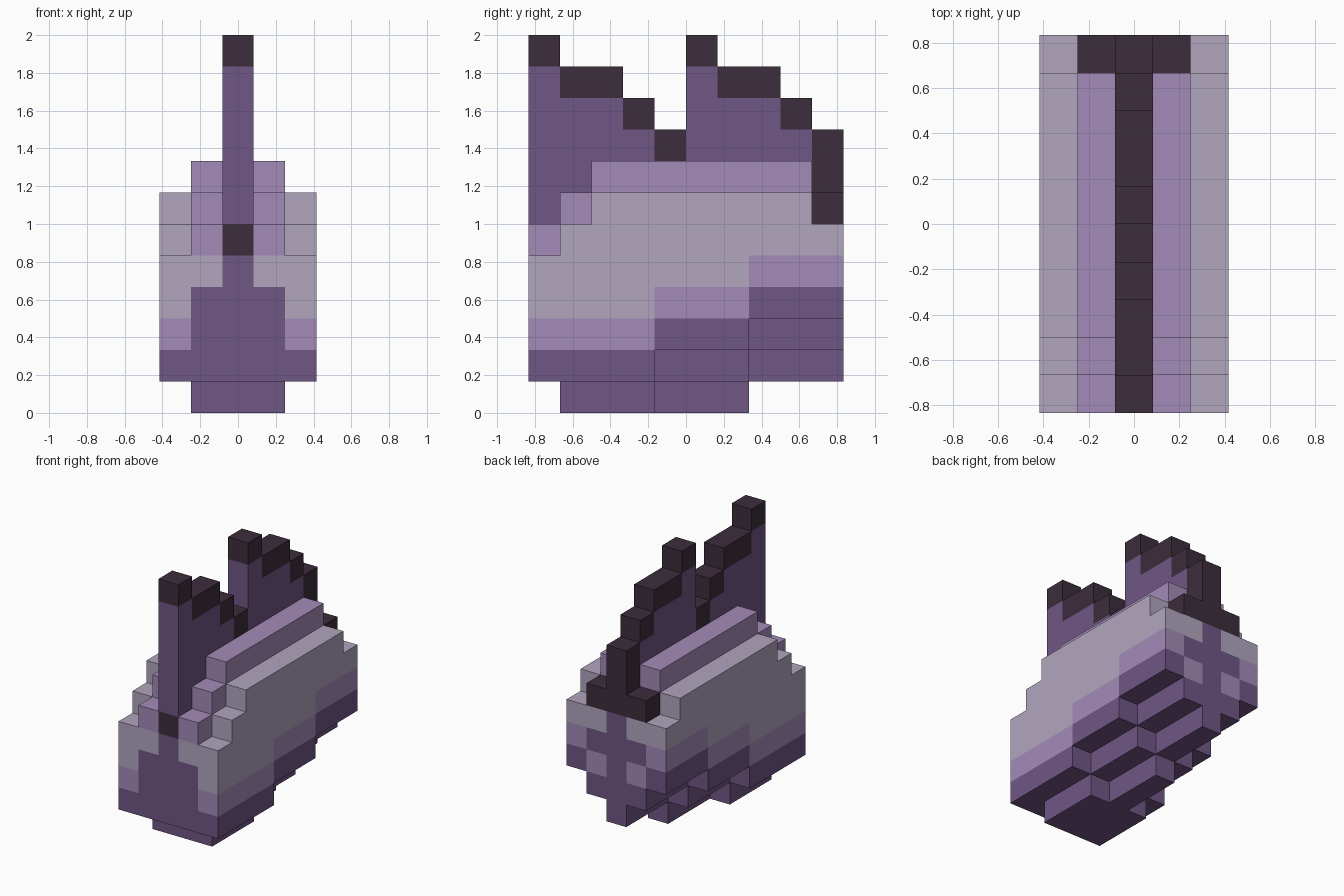
import bpy
import bmesh

cube = bpy.data.objects.get("Cube")
if cube:
    bpy.data.objects.remove(cube, do_unlink=True)

U = 1 / 6          # size of one block; the body is 5 x 10 x 12 blocks
ROWS = 10          # blocks from front to back


def linear(c):
    c /= 255
    return c / 12.92 if c <= 0.04045 else ((c + 0.055) / 1.055) ** 2.4


def make_material(name, rgb):
    mat = bpy.data.materials.new(name)
    colour = (*[linear(c) for c in rgb], 1)
    mat.diffuse_color = colour
    mat.use_nodes = True
    bsdf = mat.node_tree.nodes["Principled BSDF"]
    bsdf.inputs["Base Color"].default_value = colour
    bsdf.inputs["Roughness"].default_value = 0.9
    return mat


MATERIALS = [
    make_material("pale grey mauve", (177, 166, 190)),
    make_material("lilac", (163, 139, 184)),
    make_material("deep purple", (112, 86, 133)),
    make_material("dark plum", (60, 45, 60)),
]
GREY, LILAC, PURPLE, PLUM = range(4)


def slab(name, x0, x1, bottoms, tops, colour):
    """Upright stepped slab: each row runs from its bottom to its top block,
    and colour(row, level) picks the material."""
    bm = bmesh.new()
    verts = {}

    def vert(x, j, k):
        if (x, j, k) not in verts:
            verts[x, j, k] = bm.verts.new((x * U, (j - ROWS / 2) * U, k * U))
        return verts[x, j, k]

    def face(corners, mat):
        bm.faces.new([vert(*c) for c in corners]).material_index = mat

    cells = {(j, k) for j in range(ROWS) for k in range(bottoms[j], tops[j])}
    for j, k in sorted(cells):
        mat = colour(j, k)
        ring = [(j, k), (j + 1, k), (j + 1, k + 1), (j, k + 1)]
        neighbours = [(j, k - 1), (j + 1, k), (j, k + 1), (j - 1, k)]
        # Both flat sides of the block
        for x in (x0, x1):
            face([(x, *p) for p in ring], mat)
        # Rim faces, only where the block is exposed
        for n, other in enumerate(neighbours):
            if other not in cells:
                a, b = ring[n], ring[(n + 1) % 4]
                face([(x0, *a), (x1, *a), (x1, *b), (x0, *b)], mat)

    bmesh.ops.recalc_face_normals(bm, faces=bm.faces)
    # Merge flat areas of one colour
    bmesh.ops.dissolve_limit(bm, angle_limit=0.01, verts=bm.verts,
                             edges=bm.edges, delimit={'MATERIAL'})
    mesh = bpy.data.meshes.new(name)
    bm.to_mesh(mesh)
    bm.free()
    for mat in MATERIALS:
        mesh.materials.append(mat)
    obj = bpy.data.objects.new(name, mesh)
    bpy.context.collection.objects.link(obj)
    return obj


# Central keel with the two stepped fins
fin_tops = [12, 11, 11, 10, 9, 12, 11, 11, 10, 9]
keel_bottoms = [1] + [0] * 6 + [1] * 3


def fin_colour(j, k):
    crest = k == fin_tops[j] - 1
    tail = j == 9 and k >= 6
    nose = j == 0 and k == 5
    return PLUM if crest or tail or nose else PURPLE


slab("keel_and_fins", -0.5, 0.5, keel_bottoms, fin_tops, fin_colour)

# Inner flanks: lilac backs, purple bellies, patterned front and back ends
inner_tops = [6, 7] + [8] * 7 + [7]
inner_bottoms = [1] + [0] * 3 + [1] * 3 + [2] * 3
front_end = {4: GREY, 5: LILAC}
back_end = {3: LILAC, 5: GREY, 6: PLUM}


def inner_colour(j, k):
    if j == 0:
        return front_end.get(k, PURPLE)
    if j == 9:
        return back_end.get(k, PURPLE)
    return LILAC if k >= 5 else PURPLE


# Outer flanks: purple and lilac bands that rise in steps towards the back
outer_tops = [5, 6] + [7] * 7 + [6]
outer_bottoms = [1] * 4 + [2] * 3 + [3] * 3


def outer_colour(j, k):
    return {0: PURPLE, 1: LILAC}.get(k - outer_bottoms[j], GREY)


for side, s in (("left", 1), ("right", -1)):
    slab(f"inner_flank_{side}", 0.5 * s, 1.5 * s,
         inner_bottoms, inner_tops, inner_colour)
    slab(f"outer_flank_{side}", 1.5 * s, 2.5 * s,
         outer_bottoms, outer_tops, outer_colour)
